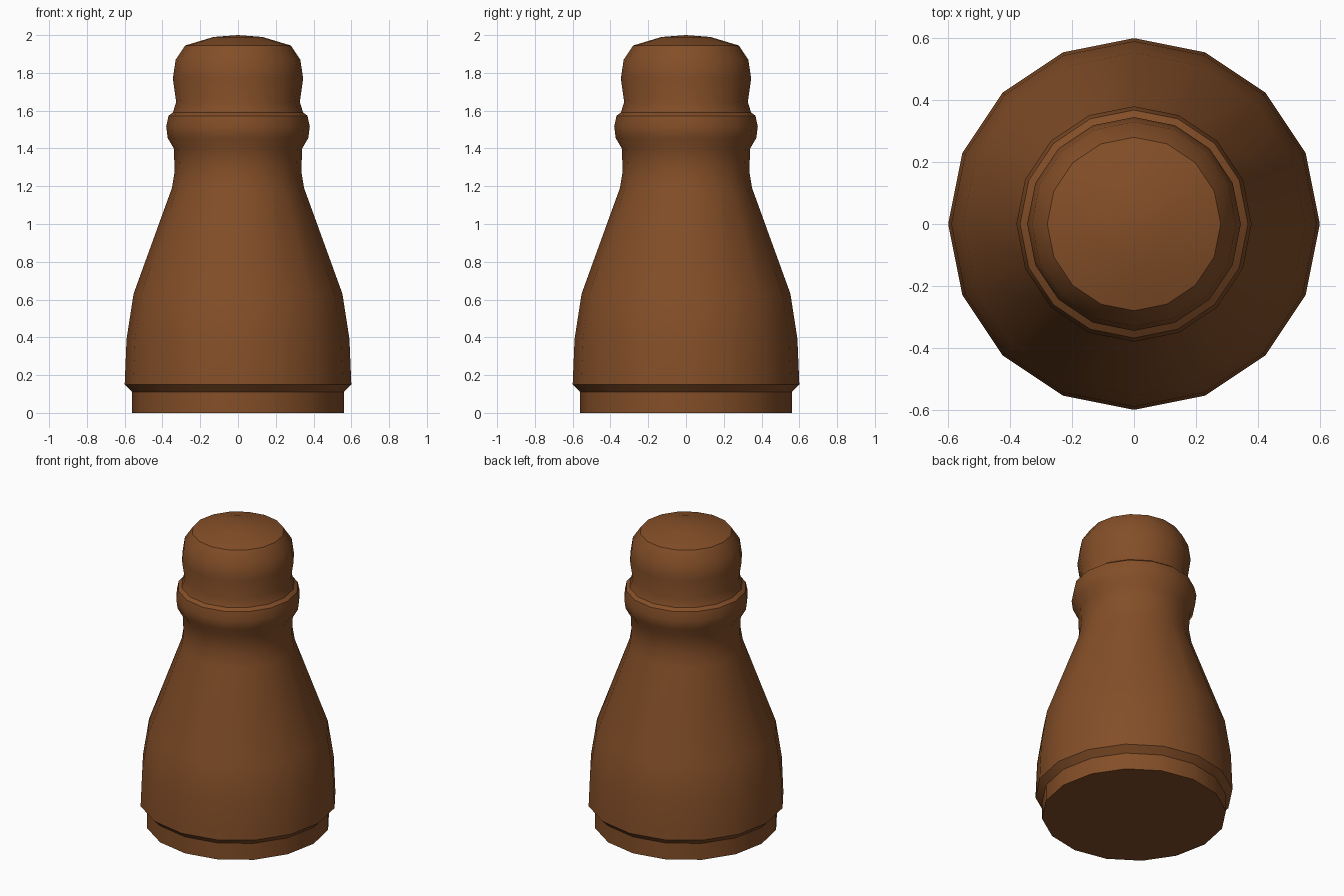
import bpy, bmesh, math

if "Cube" in bpy.data.objects:
    bpy.data.objects.remove(bpy.data.objects["Cube"])

SIDES = 16
# Turned profile: (radius, height), base to crown
PROFILE = [
    (0.56, 0.0), (0.56, 0.11), (0.60, 0.15), (0.59, 0.39), (0.553, 0.63),
    (0.35, 1.19), (0.335, 1.28), (0.34, 1.40), (0.372, 1.455), (0.38, 1.515),
    (0.368, 1.573), (0.345, 1.59), (0.327, 1.645), (0.345, 1.77),
    (0.33, 1.87), (0.28, 1.945), (0.13, 1.99),
]

wood = bpy.data.materials.new("brown wood")
wood.diffuse_color = (0.23, 0.077, 0.021, 1)
wood.use_nodes = True
wood.node_tree.nodes["Principled BSDF"].inputs["Base Color"].default_value = wood.diffuse_color

# Lathe the profile into rings
bm = bmesh.new()
rings = []
for r, z in PROFILE:
    rings.append([bm.verts.new((r * math.cos(2 * math.pi * i / SIDES),
                                r * math.sin(2 * math.pi * i / SIDES), z))
                  for i in range(SIDES)])
for lo, hi in zip(rings, rings[1:]):
    for i in range(SIDES):
        j = (i + 1) % SIDES
        bm.faces.new((lo[i], lo[j], hi[j], hi[i]))

# Flat underside and domed crown
bm.faces.new(rings[0][::-1])
tip = bm.verts.new((0, 0, 2.0))
for i in range(SIDES):
    bm.faces.new((rings[-1][i], rings[-1][(i + 1) % SIDES], tip))

mesh = bpy.data.meshes.new("turned_piece")
bm.to_mesh(mesh)
bm.free()
mesh.materials.append(wood)
piece = bpy.data.objects.new("turned_piece", mesh)
bpy.context.collection.objects.link(piece)

# Smooth sides with crisp base and collar edges
bpy.context.view_layer.objects.active = piece
piece.select_set(True)
bpy.ops.object.shade_smooth_by_angle(angle=math.radians(35))
